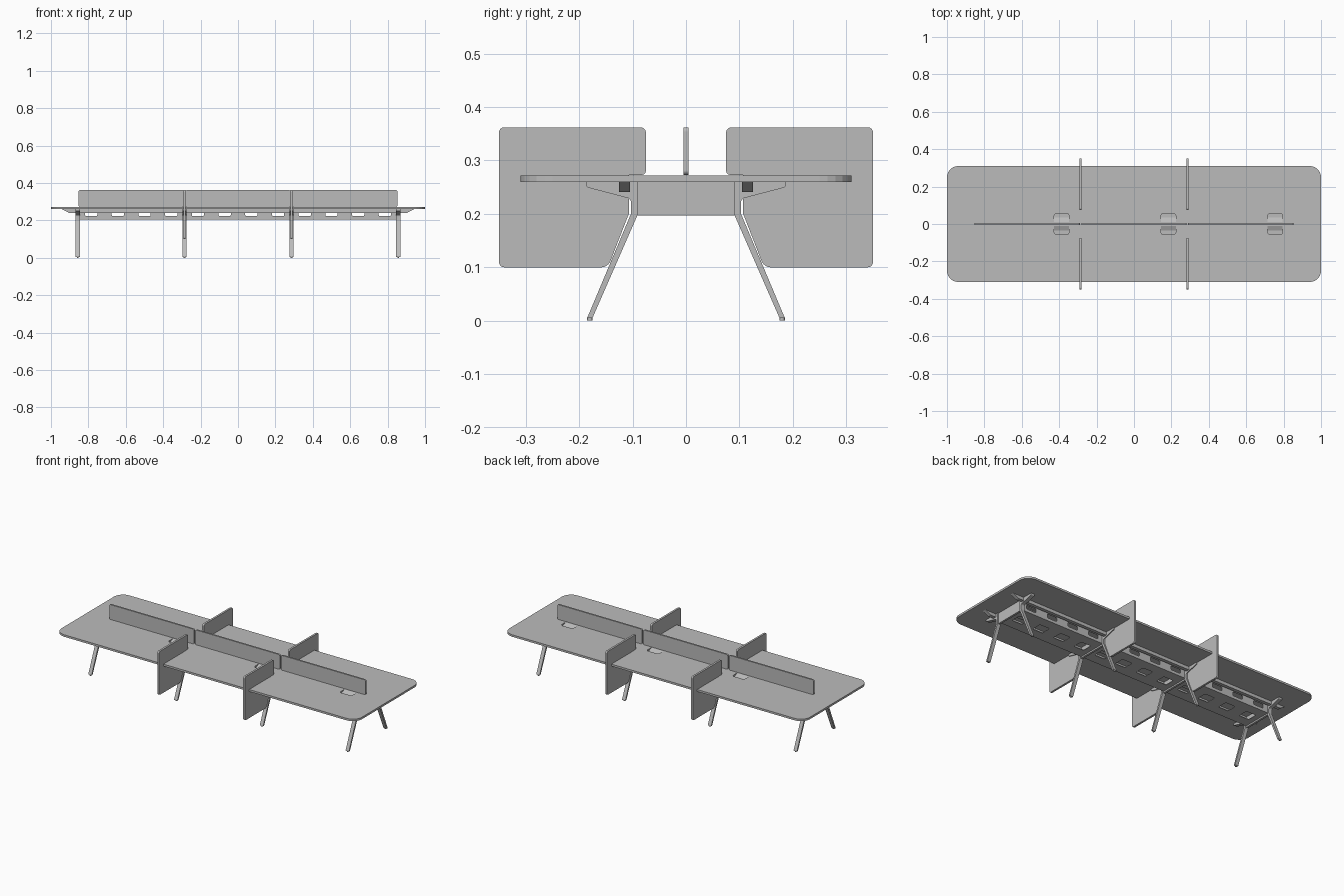
import bpy, bmesh
from mathutils import Vector

cube = bpy.data.objects.get("Cube")
if cube:
    bpy.data.objects.remove(cube, do_unlink=True)

GREY = (0.5, 0.5, 0.5, 1)
mat = bpy.data.materials.new("light grey")
mat.use_nodes = True
mat.diffuse_color = GREY
bsdf = mat.node_tree.nodes["Principled BSDF"]
bsdf.inputs["Base Color"].default_value = GREY
bsdf.inputs["Roughness"].default_value = 0.6


def finish(name, bm):
    bmesh.ops.recalc_face_normals(bm, faces=bm.faces)
    mesh = bpy.data.meshes.new(name)
    bm.to_mesh(mesh)
    bm.free()
    obj = bpy.data.objects.new(name, mesh)
    bpy.context.collection.objects.link(obj)
    mesh.materials.append(mat)
    return obj


def fillet(points, steps=6):
    """Round each corner (a, b, radius) with a short curve."""
    out = []
    for i, p in enumerate(points):
        c = Vector(p[:2])
        r = p[2] if len(p) > 2 else 0
        if not r:
            out.append(c)
            continue
        a = c + (Vector(points[i - 1][:2]) - c).normalized() * r
        b = c + (Vector(points[(i + 1) % len(points)][:2]) - c).normalized() * r
        for k in range(steps + 1):
            t = k / steps
            w = 2 * t * (1 - t) * 0.7071
            s = (1 - t) ** 2 + w + t * t
            out.append((a * (1 - t) ** 2 + c * w + b * t * t) / s)
    return out


def add_profile(bm, points, axis, start, end):
    """Extrude a 2D outline along the given axis between two positions."""
    place = {"x": lambda p, d: (d, p.x, p.y),
             "y": lambda p, d: (p.x, d, p.y),
             "z": lambda p, d: (p.x, p.y, d)}[axis]
    outline = fillet(points)
    low = [bm.verts.new(place(p, start)) for p in outline]
    high = [bm.verts.new(place(p, end)) for p in outline]
    bm.faces.new(low)
    bm.faces.new(high)
    for i in range(len(low)):
        bm.faces.new((low[i - 1], low[i], high[i], high[i - 1]))


def rect(a0, a1, b0, b1, r=0):
    return [(a0, b0, r), (a1, b0, r), (a1, b1, r), (a0, b1, r)]


def slab(name, points, axis, start, end):
    bm = bmesh.new()
    add_profile(bm, points, axis, start, end)
    return finish(name, bm)


def flip(points, s):
    return [(p[0] * s, *p[1:]) for p in points]


def cut(obj, bm):
    """Subtract a set of solids and discard the cutter."""
    cutter = finish("cutter", bm)
    cutter.hide_render = True
    mod = obj.modifiers.new("cut", "BOOLEAN")
    mod.object = cutter
    mod.solver = "EXACT"
    graph = bpy.context.evaluated_depsgraph_get()
    mesh = bpy.data.meshes.new_from_object(obj.evaluated_get(graph))
    obj.modifiers.clear()
    obj.data = mesh
    bpy.data.objects.remove(cutter, do_unlink=True)


BAY = 0.571
FRAMES = [BAY * k for k in (-1.5, -0.5, 0.5, 1.5)]
PORTS = [-0.387, 0.184, 0.755]
UNDER, TOP, SCREEN = 0.26, 0.272, 0.362

# Tabletop with cable port openings
table = slab("tabletop", rect(-1, 1, -0.31, 0.31, 0.06), "z", UNDER, TOP)
holes = bmesh.new()
for x in PORTS:
    add_profile(holes, rect(x - 0.04, x + 0.04, -0.057, 0.057, 0.015), "z", 0.25, 0.28)
cut(table, holes)

# Cable port flaps, sloping down and away from the centre
for x in PORTS:
    for s in (-1, 1):
        flap = [(0, 0.271), (0.01, 0.271), (0.034, 0.261), (0.058, 0.261),
                (0.058, 0.256), (0.032, 0.256), (0.008, 0.266), (0, 0.266)]
        slab("cable_flap", flip(flap, s), "x", x - 0.041, x + 0.041)

# Centre screens, one per bay
for k in (-1, 0, 1):
    h = BAY / 2 - 0.004
    slab("centre_screen", rect(k * BAY - h, k * BAY + h, TOP + 0.001, SCREEN, 0.008),
         "y", -0.005, 0.005)

# Side dividers, running past the table edge and down beside the legs
divider = [(0.35, 0.1, 0.01), (0.35, SCREEN, 0.01), (0.075, SCREEN, 0.01),
           (0.075, TOP + 0.001, 0.008), (0.107, TOP + 0.001), (0.107, 0.2),
           (0.146, 0.1, 0.012)]
for x in FRAMES[1:3]:
    for s in (-1, 1):
        slab("side_divider", flip(divider, s), "x", x - 0.006, x + 0.006)

# Leg frames: splayed legs with arms, cross plate and feet
leg = [(0.175, 0.005), (0.185, 0.005), (0.103, 0.2), (0.103, 0.228, 0.006),
       (0.187, 0.25, 0.004), (0.187, UNDER), (0.091, UNDER), (0.091, 0.197)]
for x in FRAMES:
    slab("cross_plate", rect(-0.092, 0.092, 0.197, UNDER), "x", x - 0.006, x + 0.006)
    for s in (-1, 1):
        slab("leg", flip(leg, s), "x", x - 0.011, x + 0.011)
        bm = bmesh.new()
        bmesh.ops.create_cone(bm, cap_ends=True, segments=16, radius1=0.005,
                              radius2=0.005, depth=0.006)
        bmesh.ops.translate(bm, verts=bm.verts, vec=(x, 0.18 * s, 0.003))
        finish("foot", bm)

# Long beams under the top, with tapered ends
beam = [(-0.94, UNDER), (-0.905, 0.241), (0.905, 0.241), (0.94, UNDER)]
for s in (-1, 1):
    slab("support_beam", beam, "y", 0.105 * s, 0.125 * s)

# Cable tray: open channel with slots along the walls and floor
W, FLOOR, T = 0.09, 0.206, 0.004
channel = [(-W, UNDER), (-W, FLOOR), (W, FLOOR), (W, UNDER), (W - T, UNDER),
           (W - T, FLOOR + T), (T - W, FLOOR + T), (T - W, UNDER)]
tray = slab("cable_tray", channel, "x", FRAMES[0], FRAMES[3])
slots = bmesh.new()
for k in range(12):
    x = (k - 5.5) * BAY / 4
    for s in (-1, 1):
        add_profile(slots, rect(x - 0.033, x + 0.033, 0.223, 0.248, 0.007), "y",
                    s * (W - 0.01), s * (W + 0.01))
    add_profile(slots, rect(x - 0.033, x + 0.033, -0.03, 0.03, 0.007), "z", 0.2, 0.216)
cut(tray, slots)
